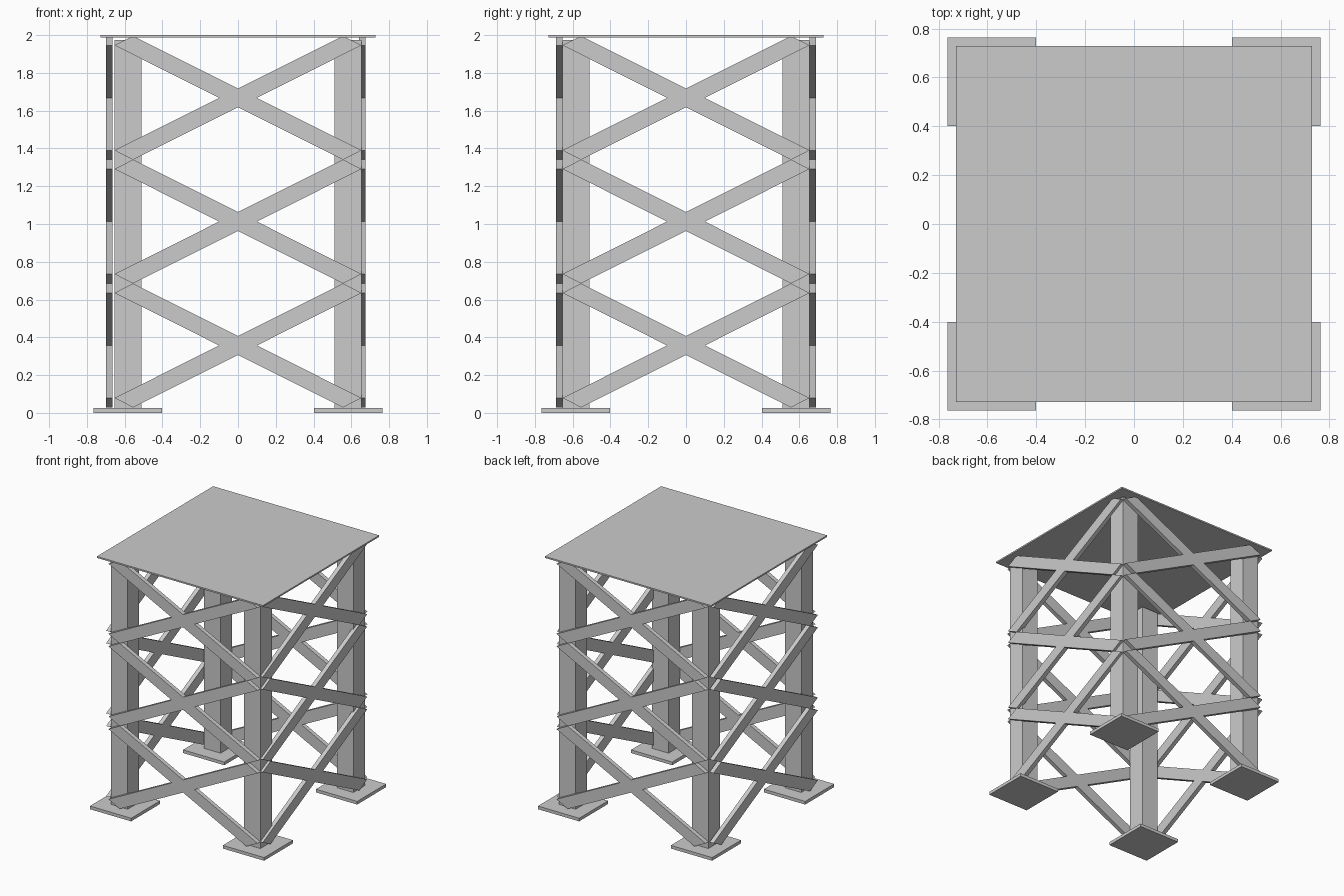
import bpy, bmesh
from mathutils import Matrix, Vector
from math import radians

if "Cube" in bpy.data.objects:
    bpy.data.objects.remove(bpy.data.objects["Cube"])


def make_object(name, bm):
    bmesh.ops.recalc_face_normals(bm, faces=bm.faces)
    mesh = bpy.data.meshes.new(name)
    bm.to_mesh(mesh)
    bm.free()
    ob = bpy.data.objects.new(name, mesh)
    bpy.context.collection.objects.link(ob)
    return ob


def box(name, x, y, z0, z1, half):
    bm = bmesh.new()
    bmesh.ops.create_cube(bm, size=1)
    bmesh.ops.scale(bm, vec=(2 * half, 2 * half, z1 - z0), verts=bm.verts)
    bmesh.ops.translate(bm, vec=(x, y, (z0 + z1) / 2), verts=bm.verts)
    return make_object(name, bm)


# Outline of one crossed brace: flat X with chamfered tips and notched centre
HALF_W, HALF_H, CUT, NOTCH = 0.654, 0.328, 0.098, 0.1
QUARTER = [(NOTCH, 0), (HALF_W, HALF_H - CUT / 2 - 0.001 - 0.0), (HALF_W - CUT, HALF_H), (0, 0.05)]
# the lower edge of each arm ends at the side tip, the upper edge at the top tip
OUTLINE = (QUARTER
           + [(-x, z) for x, z in reversed(QUARTER[:3])]
           + [(x * -1, -z) for x, z in QUARTER[1:]]
           + [(x, -z) for x, z in (QUARTER[2], QUARTER[1])])


def brace_side(name, angle, y0, y1):
    """Three stacked X braces between two depths, turned about z."""
    bm = bmesh.new()
    for z in (0.357, 1.013, 1.668):
        face = bm.faces.new([bm.verts.new((px, y0, z + pz)) for px, pz in OUTLINE])
        ext = bmesh.ops.extrude_face_region(bm, geom=[face], use_keep_orig=True)
        verts = [v for v in ext["geom"] if isinstance(v, bmesh.types.BMVert)]
        bmesh.ops.translate(bm, vec=(0, y1 - y0, 0), verts=verts)
    bm.transform(Matrix.Rotation(radians(angle), 4, 'Z'))
    return make_object(name, bm)


# Corner legs with square foot plates
for sx, side in ((-1, "left"), (1, "right")):
    for sy, end in ((-1, "front"), (1, "back")):
        box(f"{end}_{side}_leg", sx * 0.582, sy * 0.582, 0.02, 1.975, 0.072)
        box(f"{end}_{side}_foot", sx * 0.583, sy * 0.583, 0, 0.025, 0.181)

# Cross bracing on the four sides (left and right sets sit slightly to -x)
brace_side("front_braces", 0, -0.688, -0.654)
brace_side("back_braces", 180, -0.688, -0.654)
brace_side("right_braces", 90, -0.675, -0.641)
brace_side("left_braces", -90, -0.699, -0.665)

# Platform deck
box("deck", 0, 0, 1.988, 2.0, 0.728)
